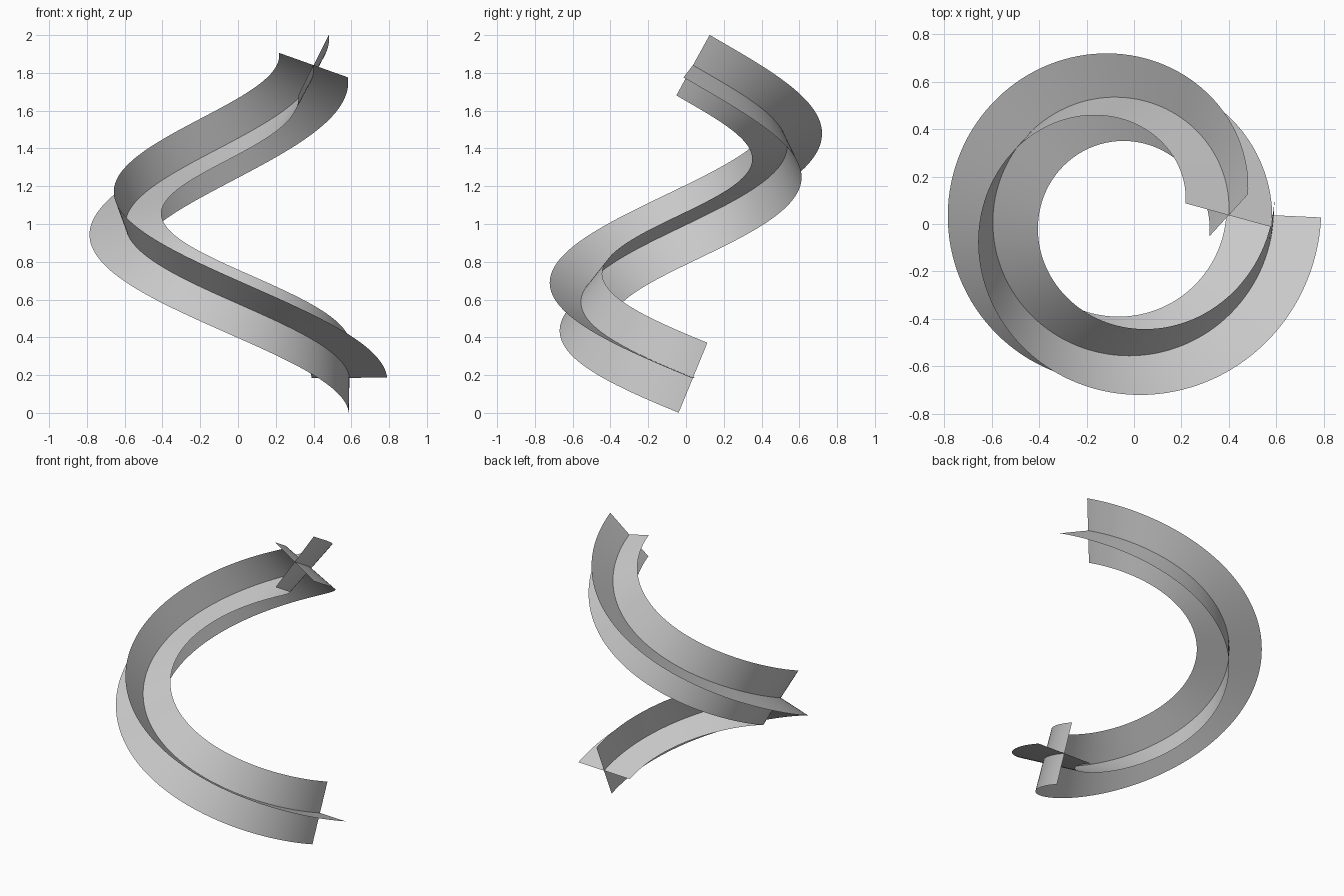
import bpy, bmesh, math
from mathutils import Vector, Matrix

if "Cube" in bpy.data.objects:
    bpy.data.objects.remove(bpy.data.objects["Cube"])

STEPS = 128
HALF = 0.2                    # half width of each ribbon
CX, CY = -0.05, 0.037         # spiral axis
R0, R1 = 0.64, 0.45           # radius shrinks on the way up
Z0, Z1 = 0.186, 1.841


def path(t):
    a = -2 * math.pi * t
    r = R0 + (R1 - R0) * t
    return Vector((CX + r * math.cos(a), CY + r * math.sin(a), Z0 + (Z1 - Z0) * t))


def tangent(t):
    return (path(t + 1e-3) - path(t - 1e-3)).normalized()


# Frames carried along the path with minimum twist
frames = []
tan = tangent(0)
side = Vector((1, 0, 0))
side = (side - tan * side.dot(tan)).normalized()
side = Matrix.Rotation(math.radians(-1), 3, tan) @ side
for i in range(STEPS + 1):
    t = i / STEPS
    new = tangent(t)
    side = tan.rotation_difference(new) @ side
    side = (side - new * side.dot(new)).normalized()
    tan = new
    frames.append((path(t), side.copy(), side.cross(tan)))


def ribbon(name, axis):
    bm = bmesh.new()
    rows = [[bm.verts.new(f[0] + f[axis] * HALF * k) for k in (-1, 0, 1)] for f in frames]
    for a, b in zip(rows, rows[1:]):
        for k in range(2):
            bm.faces.new((a[k], a[k + 1], b[k + 1], b[k])).smooth = True
    mesh = bpy.data.meshes.new(name)
    bm.to_mesh(mesh)
    bm.free()
    obj = bpy.data.objects.new(name, mesh)
    bpy.context.collection.objects.link(obj)
    return obj


# Two crossed ribbons form the plus-shaped section
ribbon("spiral_ribbon_flat", 1)
ribbon("spiral_ribbon_upright", 2)
